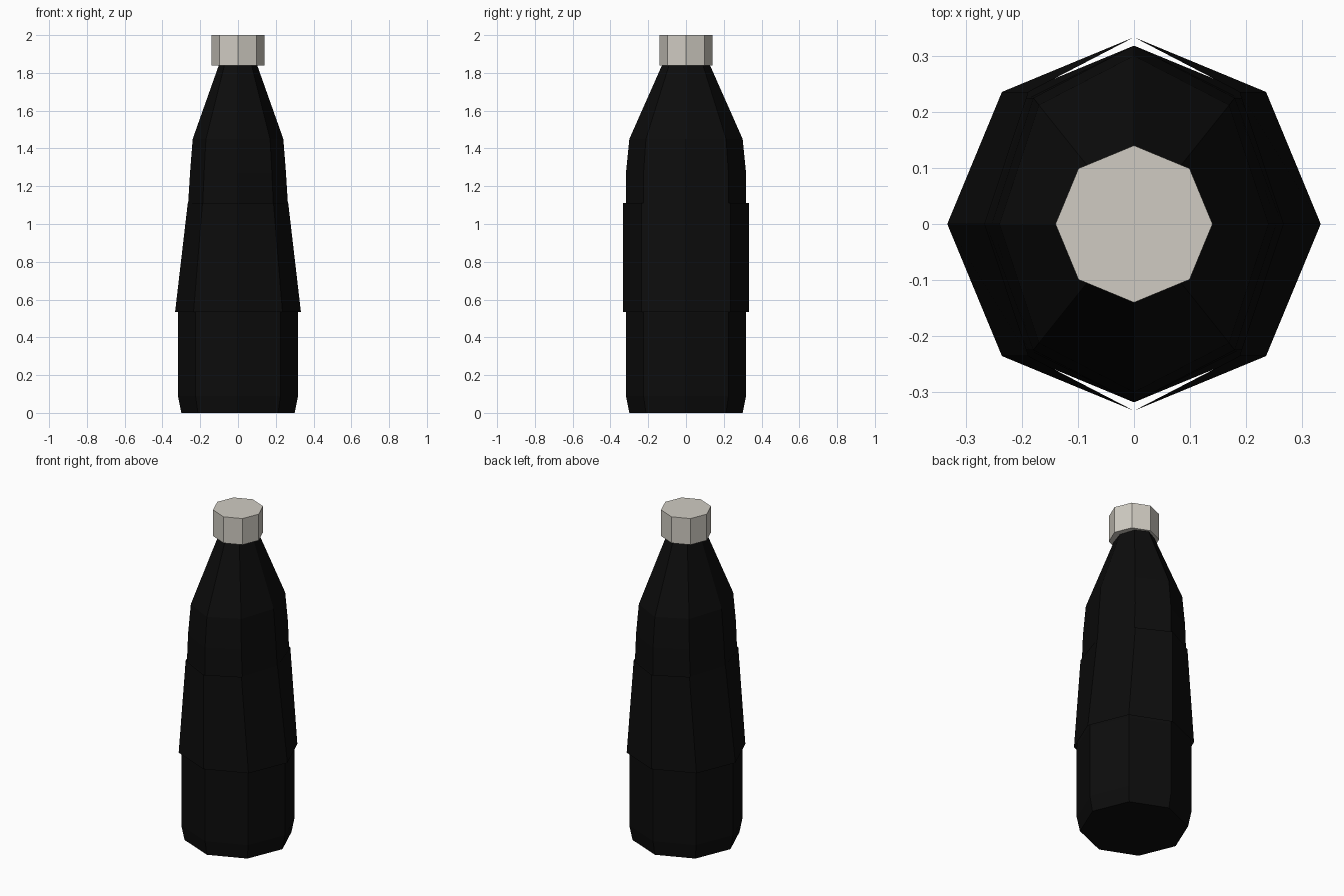
import bpy, bmesh, math

if "Cube" in bpy.data.objects:
    bpy.data.objects.remove(bpy.data.objects["Cube"])

SIDES = 8


def material(name, rgb):
    m = bpy.data.materials.new(name)
    m.diffuse_color = (*rgb, 1)
    m.use_nodes = True
    m.node_tree.nodes["Principled BSDF"].inputs["Base Color"].default_value = m.diffuse_color
    return m


black = material("black", (0.0037, 0.0037, 0.0037))
offwhite = material("off_white", (0.63, 0.60, 0.54))


def lathe(name, rings, mat, capped=True):
    """Octagonal loft through rings of (z, x radius, y radius)."""
    bm = bmesh.new()
    loops = []
    for z, rx, ry in rings:
        angles = [math.tau * i / SIDES for i in range(SIDES)]
        loops.append([bm.verts.new((rx * math.cos(a), ry * math.sin(a), z)) for a in angles])
    for lo, hi in zip(loops, loops[1:]):
        for i in range(SIDES):
            j = (i + 1) % SIDES
            bm.faces.new((lo[i], lo[j], hi[j], hi[i]))
    if capped:
        bm.faces.new(loops[0][::-1])
        bm.faces.new(loops[-1])
    me = bpy.data.meshes.new(name)
    bm.to_mesh(me)
    bm.free()
    me.materials.append(mat)
    ob = bpy.data.objects.new(name, me)
    bpy.context.collection.objects.link(ob)
    return ob


# Bottle body, round at the base and narrower in x from the middle up
lathe("bottle_body", [
    (0.00, 0.30, 0.30),
    (0.09, 0.318, 0.318),
    (0.53, 0.318, 0.318),
    (1.11, 0.264, 0.318),
    (1.27, 0.254, 0.318),
    (1.45, 0.240, 0.300),
    (1.845, 0.100, 0.125),
], black)

# Open paper label wrapped around the body
lathe("label_sleeve", [(0.535, 0.333, 0.333), (1.11, 0.266, 0.333)], black, capped=False)

# Screw cap
lathe("cap", [(1.84, 0.14, 0.14), (2.00, 0.14, 0.14)], offwhite)
